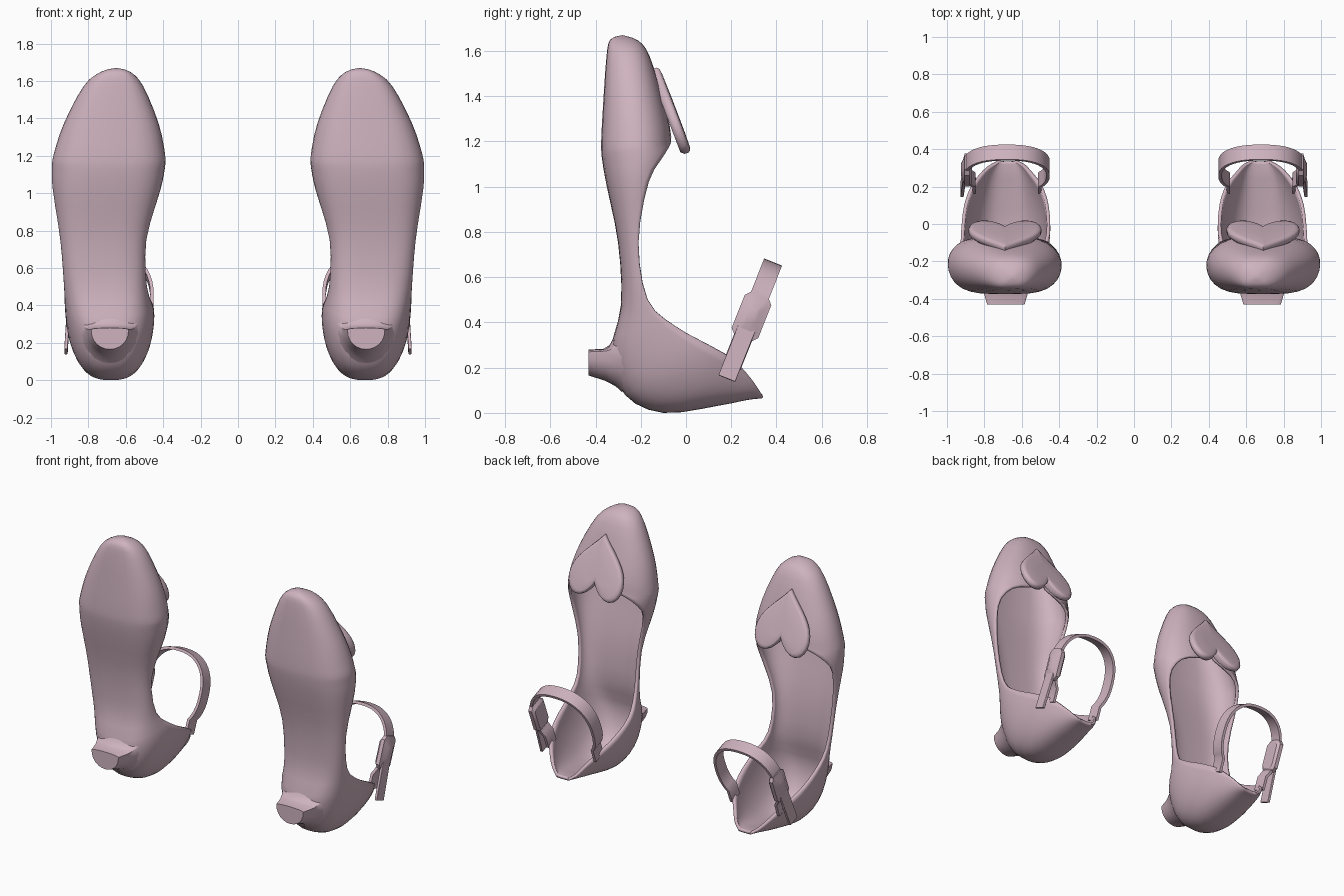
import bpy, bmesh, math
from mathutils import Vector

if "Cube" in bpy.data.objects:
    bpy.data.objects.remove(bpy.data.objects["Cube"])

mauve = bpy.data.materials.new("dusty_pink")
mauve.diffuse_color = (0.62, 0.45, 0.52, 1)
mauve.use_nodes = True
mauve.node_tree.nodes["Principled BSDF"].inputs["Base Color"].default_value = mauve.diffuse_color


def finish(name, bm, thickness=0, bevel=0, angle=50):
    """Make an object, then mirror it to give the second shoe."""
    me = bpy.data.meshes.new(name)
    bm.to_mesh(me)
    bm.free()
    me.materials.append(mauve)
    ob = bpy.data.objects.new(name, me)
    bpy.context.collection.objects.link(ob)
    if thickness:
        m = ob.modifiers.new("thickness", 'SOLIDIFY')
        m.thickness, m.offset = thickness, -1
    if bevel:
        m = ob.modifiers.new("round", 'BEVEL')
        m.width, m.segments, m.limit_method = bevel, 3, 'ANGLE'
    m = ob.modifiers.new("pair", 'MIRROR')
    m.use_mirror_merge = False
    bpy.ops.object.select_all(action='DESELECT')
    ob.select_set(True)
    bpy.context.view_layer.objects.active = ob
    bpy.ops.object.shade_smooth_by_angle(angle=math.radians(angle))
    return ob


def loft(rows, closed=False, first_cap=False, last_cap=False):
    """Skin a list of equal rows of points."""
    bm = bmesh.new()
    vs = [[bm.verts.new(p) for p in r] for r in rows]
    n = len(rows[0])
    for a, b in zip(vs, vs[1:]):
        for j in range(n if closed else n - 1):
            k = (j + 1) % n
            bm.faces.new((a[j], b[j], b[k], a[k]))
    if first_cap:
        bm.faces.new(vs[0])
    if last_cap:
        bm.faces.new(vs[-1][::-1])
        bmesh.ops.recalc_face_normals(bm, faces=bm.faces)
    return bm


def smooth(keys, steps):
    """Catmull-Rom curve through the key rows."""
    result = []
    for i in range(len(keys) - 1):
        quad = list(zip(keys[max(i - 1, 0)], keys[i], keys[i + 1],
                        keys[min(i + 2, len(keys) - 1)]))
        for s in range(steps):
            t = s / steps
            result.append([b + .5 * t * (c - a + t * (2 * a - 5 * b + 4 * c - d
                           + t * (3 * (b - c) + d - a))) for a, b, c, d in quad])
    return result + [list(keys[-1])]


# Shoe shell: sole point (y, z), rim point (y, z), x left, x right, opening angle
stations = [
    (-.28, 1.67, -.28, 1.67, .65, .65, 180),
    (-.335, 1.65, -.21, 1.645, .575, .735, 180),
    (-.352, 1.57, -.16, 1.575, .507, .825, 180),
    (-.366, 1.37, -.10, 1.38, .425, .93, 180),
    (-.375, 1.20, -.065, 1.22, .39, .985, 178),
    (-.371, 1.12, -.09, 1.15, .39, .995, 140),
    (-.35, 1.00, -.165, 1.02, .415, .99, 108),
    (-.30, .75, -.21, .75, .49, .95, 92),
    (-.287, .48, -.17, .50, .487, .93, 90),
    (-.33, .27, -.05, .385, .45, .925, 92),
    (-.27, .08, .10, .30, .455, .91, 98),
    (-.10, 0, .21, .235, .49, .87, 102),
    (.15, .033, .285, .155, .55, .81, 100),
    (.27, .057, .32, .105, .585, .765, 96),
    (.335, .064, .342, .07, .63, .72, 90),
]
N = 28
rows = []
for by, bz, ry, rz, xl, xr, deg in smooth(stations, 3):
    A = math.radians(min(deg, 180))
    low = .55 + .22 * min(1, max(0, (.5 - bz) / .5))
    row = []
    for j in range(N + 1):
        a = A * (2 * j / N - 1)
        s = abs(math.sin(a)) ** (low if abs(a) < math.pi / 2 else .7)
        h = (1 - math.cos(a)) / (1 - math.cos(A))
        x = (xl + xr) / 2 + math.copysign(s, a) * (xr - xl) / 2
        row.append((x, by + (ry - by) * h, max(0, bz + (rz - bz) * h)))
    rows.append(row)
bm = loft(rows)
bmesh.ops.remove_doubles(bm, verts=bm.verts, dist=.0005)
finish("shoe_shell", bm, thickness=.018)

# Short heel stub: flat above, round below, its base hugging the curved sole
rows = []
for y, w, top, low, hug in [(-.322, .165, .33, .09, 1), (-.338, .142, .30, .117, .7),
                            (-.365, .122, .283, .142, .2), (-.43, .10, .28, .165, 0)]:
    row = []
    for i in range(24):
        c, s = math.cos(math.pi * i / 12), math.sin(math.pi * i / 12)
        z = top - .01 + .01 * s if s >= 0 else top - .01 - (top - .01 - low) * (-s) ** .9
        row.append((.685 + w * c, y + hug * (.05 * c * c + .04 * min(s, 0) ** 2), z))
    rows.append(row)
finish("heel_stub", loft(rows, True, False, True), angle=45)

# Frame of the ankle strap: along = up the strap plane, across = band width
along = Vector((0, .37, .93)).normalized()
across = Vector((0, .93, -.37)).normalized()
side = Vector((1, 0, 0))
centre = Vector((.68, .295, .44))


def power(v, p):
    return math.copysign(abs(v) ** p, v)


def band(path, width, thick):
    """Rectangular band following a path of (x, along) offsets."""
    rows = []
    for i, p in enumerate(path):
        q, r = path[max(i - 1, 0)], path[min(i + 1, len(path) - 1)]
        n = Vector((r[1] - q[1], q[0] - r[0])).normalized() * thick / 2
        rows.append([centre + side * (p[0] + n.x * e) + along * (p[1] + n.y * e)
                     + across * (width / 2 * f)
                     for e, f in ((1, 1), (1, -1), (-1, -1), (-1, 1))])
    return loft(rows, True, True, True)


# Ankle strap loop, its two ends running down into the heel cup
path = [(.175, -.25)]
for i in range(33):
    t = math.radians(-40 + 260 * i / 32)
    path.append((.22 * power(math.cos(t), .85), .235 * power(math.sin(t), .85)))
path.append((-.175, -.25))
finish("ankle_strap", band(path, .085, .018))

# Loose strap end hanging on the outer side
finish("strap_tail", band([(.215, .06), (.225, -.05), (.24, -.31)], .08, .018), bevel=.004)

# Buckle: chunky eight-sided block with a raised middle
rows = []
for x, k in [(.185, .8), (.2, 1), (.225, 1), (.232, .7), (.245, .37)]:
    rows.append([centre + side * x + across * (.063 * k * f) + along * (.105 * k * e - .015)
                 for e, f in ((1, .6), (.75, 1), (-.75, 1), (-1, .6),
                              (-1, -.6), (-.75, -1), (.75, -1), (1, -.6))])
finish("buckle", loft(rows, True, True, True), angle=35)

# Heart ornament on the toe: tip towards the toe, lobes over the throat
tip, low = Vector((.69, -.135, 1.525)), Vector((.69, .008, 1.15))
length = (low - tip).length
down = (low - tip) / length
out = Vector((0, -down.z, down.y))
outline = []
for i in range(40):
    t = 2 * math.pi * i / 40
    hy = 13 * math.cos(t) - 5 * math.cos(2 * t) - 2 * math.cos(3 * t) - math.cos(4 * t)
    outline.append((power(math.sin(t), 2.2) * .195, (hy + 17) / 28.9 * length))
mid = length * .58
rows = []
for scale, lift in [(.92, -.03), (1, -.015), (1, .004), (.96, .014), (.86, .018), (.4, .02)]:
    rows.append([tip + side * hx * scale + down * (mid + (hy - mid) * scale) + out * lift
                 for hx, hy in outline])
finish("heart_ornament", loft(rows, True, True, True), angle=60)
